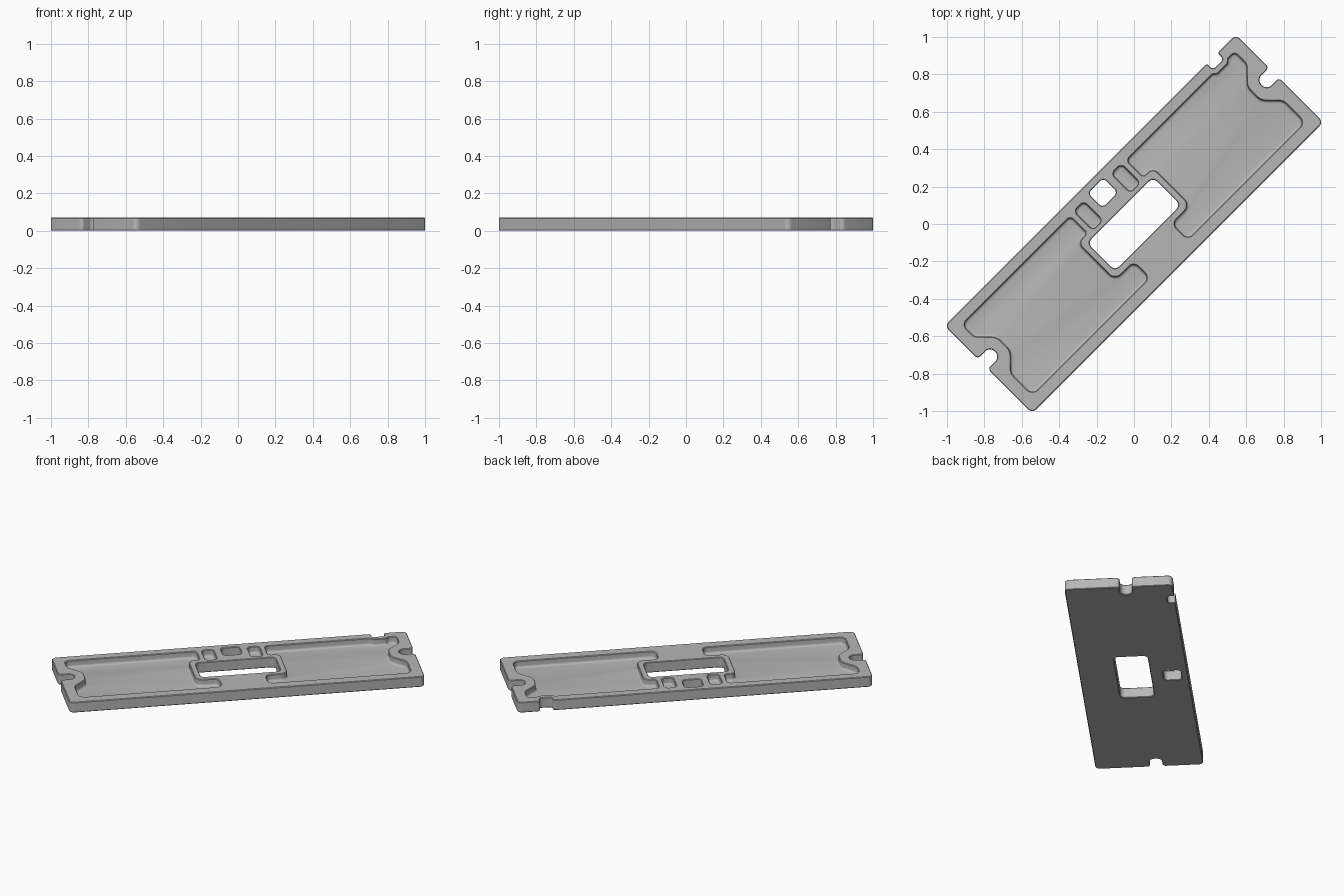
import bpy, bmesh, math
from mathutils import Vector, Matrix

if "Cube" in bpy.data.objects:
    bpy.data.objects.remove(bpy.data.objects["Cube"], do_unlink=True)

T = 0.07                 # plate thickness
U, V = 1.101, 0.331      # half length and half width
FLOOR = 0.025            # pocket floor height
EDGE = 0.004             # small edge bevel
FILLET = 0.014           # pocket floor fillet

grey = bpy.data.materials.new("grey")
grey.use_nodes = True
colour = (0.47, 0.47, 0.47, 1)
grey.diffuse_color = colour
grey.node_tree.nodes["Principled BSDF"].inputs["Base Color"].default_value = colour


def rounded(points, steps=7):
    """Counter-clockwise outline with each corner (u, v, radius) rounded."""
    out = []
    for i, (u, v, r) in enumerate(points):
        p = Vector((u, v))
        a = (Vector(points[i - 1][:2]) - p)
        b = (Vector(points[(i + 1) % len(points)][:2]) - p)
        limit = 0.49 * min(a.length, b.length)
        a.normalize()
        b.normalize()
        half = a.angle(b) / 2
        reach = min(r / math.tan(half), limit)
        r = reach * math.tan(half)
        centre = p + (a + b).normalized() * (r / math.sin(half))
        start, end = p + a * reach - centre, p + b * reach - centre
        sweep = start.angle_signed(end)
        for k in range(steps + 1):
            out.append(centre + Matrix.Rotation(-sweep * k / steps, 2) @ start)
    return out


def prism(name, points, levels):
    """Solid through levels of (height, outward offset), turned onto the diagonal."""
    ring = rounded(points)
    n = len(ring)
    normals = []
    for i in range(n):
        d = (ring[(i + 1) % n] - ring[i]).normalized() + (ring[i] - ring[i - 1]).normalized()
        normals.append(Vector((d.y, -d.x)).normalized())
    bm = bmesh.new()
    loops = [[bm.verts.new((*(p + m * off), z)) for p, m in zip(ring, normals)]
             for z, off in levels]
    for low, high in zip(loops, loops[1:]):
        for i in range(n):
            j = (i + 1) % n
            bm.faces.new((low[i], low[j], high[j], high[i]))
    bm.faces.new(loops[0][::-1])
    bm.faces.new(loops[-1])
    bm.transform(Matrix.Rotation(math.radians(45), 4, "Z"))
    bmesh.ops.recalc_face_normals(bm, faces=bm.faces)
    mesh = bpy.data.meshes.new(name)
    bm.to_mesh(mesh)
    bm.free()
    mesh.materials.append(grey)
    obj = bpy.data.objects.new(name, mesh)
    bpy.context.collection.objects.link(obj)
    return obj


def mirrored(points):
    return [(-u, v, r) for u, v, r in reversed(points)]


def box(u0, u1, v0, v1, r):
    return [(u0, v0, r), (u1, v0, r), (u1, v1, r), (u0, v1, r)]


# Plate outline with end notches and one small side notch
end_notch = [(U, 0.005, 0.02), (1.008, 0.005, 0.036), (1.008, 0.081, 0.036), (U, 0.081, 0.02)]
side_notch = [(0.962, V, 0.012), (0.962, 0.285, 0.018), (0.882, 0.285, 0.018), (0.882, V, 0.012)]
outline = ([(-U, -V, 0.03), (U, -V, 0.03)] + end_notch + [(U, V, 0.03)] + side_notch
           + [(-U, V, 0.03)] + mirrored(end_notch))
plate = prism("plate", outline, [(0, -EDGE), (EDGE, 0), (T - EDGE, 0), (T, -EDGE)])

# Cutter sections: blind pocket with filleted floor, and through hole
arc = [math.radians(a) for a in (0, 22.5, 45, 67.5, 90)]
blind = [(FLOOR + FILLET * (1 - math.cos(a)), FILLET * (math.sin(a) - 1)) for a in arc]
flare = [(T - EDGE, 0), (T, EDGE), (T + 0.02, EDGE)]
blind += flare
through = [(-0.02, EDGE), (0, EDGE), (EDGE, 0)] + flare

# Large recesses: wrap around the end notch and the lip of the middle window
base = [(0.145, -0.262, 0.035), (1.03, -0.262, 0.04), (1.03, -0.098, 0.06),
        (0.945, -0.012, 0.07), (0.945, 0.092, 0.07), (1.03, 0.178, 0.05), (1.03, 0.27, 0.035)]
jog = [(0.982, 0.27, 0.02), (0.962, 0.252, 0.02), (0.882, 0.252, 0.02), (0.862, 0.27, 0.02)]
lip = [(0.212, 0.27, 0.025), (0.212, 0.142, 0.022), (0.285, 0.142, 0.045),
       (0.285, -0.142, 0.045), (0.145, -0.142, 0.035)]
slot = box(0.105, 0.178, 0.133, 0.275, 0.025)

cutters = [
    prism("recess_cutter_a", base + jog + lip, blind),
    prism("recess_cutter_b", mirrored(base + lip), blind),
    prism("slot_cutter_a", slot, blind),
    prism("slot_cutter_b", mirrored(slot), blind),
    prism("window_cutter", box(-0.248, 0.248, -0.104, 0.104, 0.03), through),
    prism("small_window_cutter", box(-0.058, 0.058, 0.181, 0.29, 0.025), through),
]

# Cut the plate and remove the cutters
bpy.context.view_layer.objects.active = plate
for cutter in cutters:
    cutter.hide_render = True
    mod = plate.modifiers.new("cut", "BOOLEAN")
    mod.operation = "DIFFERENCE"
    mod.solver = "EXACT"
    mod.object = cutter
    bpy.ops.object.modifier_apply(modifier=mod.name)
    bpy.data.objects.remove(cutter, do_unlink=True)

bpy.ops.object.select_all(action="DESELECT")
plate.select_set(True)
bpy.ops.object.shade_smooth_by_angle(angle=math.radians(30))
